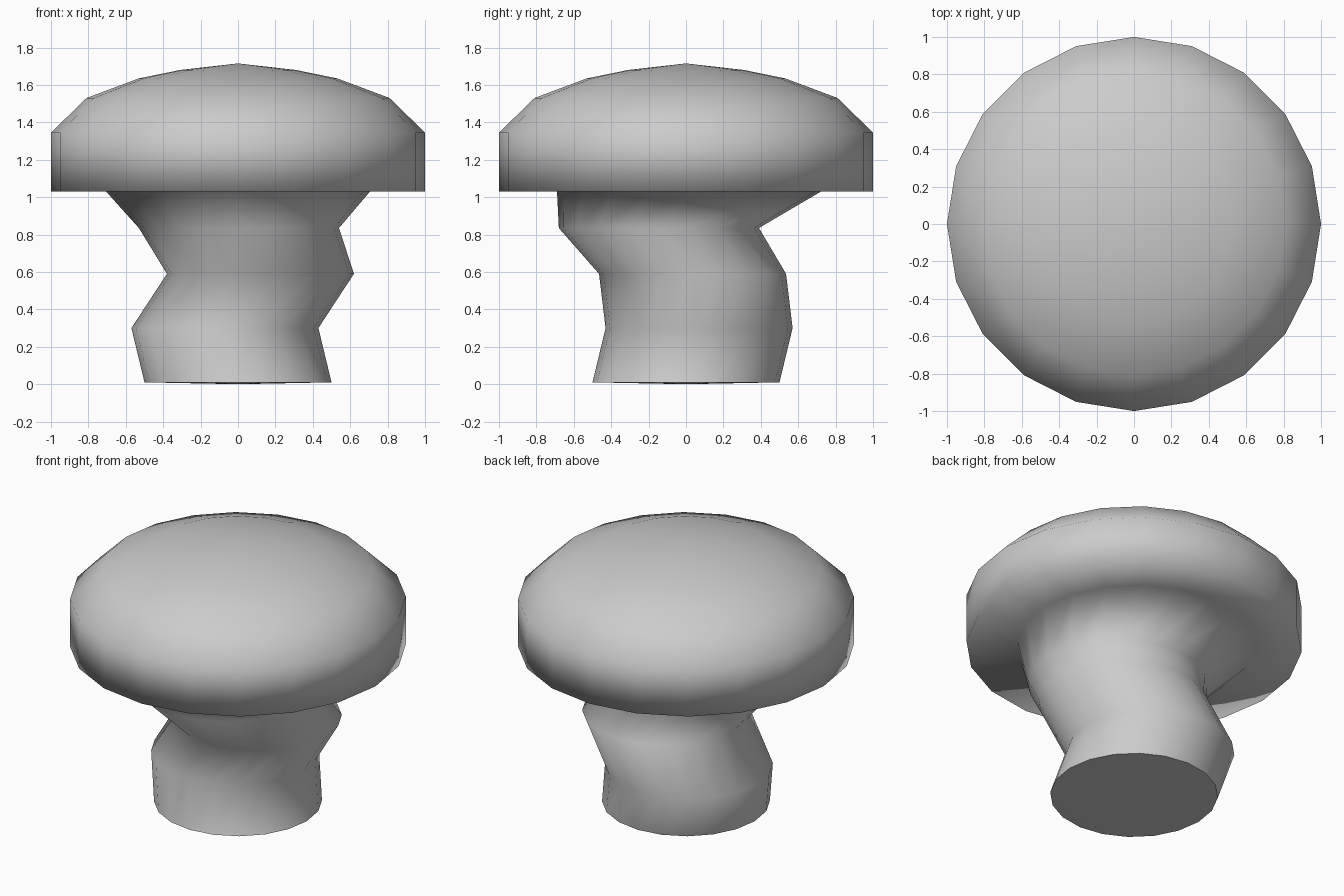
import bpy, bmesh
from math import sin, cos, pi

if "Cube" in bpy.data.objects:
    bpy.data.objects.remove(bpy.data.objects["Cube"])

SIDES = 20

# Ring sections from base to cap top: centre x, centre y, z, radius
RINGS = [
    # crooked stem
    (0, 0, 0.01, 0.50),
    (-0.07, 0.07, 0.30, 0.50),
    (0.12, 0.035, 0.59, 0.50),
    (0.005, -0.145, 0.835, 0.535),
    # flare under the cap, then rim and dome
    (0, 0.02, 1.035, 0.71),
    (0, 0, 1.03, 1.00),
    (0, 0, 1.345, 1.00),
    (0, 0, 1.53, 0.81),
    (0, 0, 1.635, 0.53),
    (0, 0, 1.68, 0.31),
]

bm = bmesh.new()


def ring(x, y, z, r):
    return [bm.verts.new((x + r * cos(2 * pi * i / SIDES),
                          y + r * sin(2 * pi * i / SIDES), z))
            for i in range(SIDES)]


loops = [ring(*r) for r in RINGS]

# Skin between neighbouring rings
for a, b in zip(loops, loops[1:]):
    for i in range(SIDES):
        j = (i + 1) % SIDES
        bm.faces.new((a[i], a[j], b[j], b[i]))

# Fans closing the base and the dome
for loop, z in ((loops[0], 0.0), (loops[-1], 1.715)):
    tip = bm.verts.new((0, 0, z))
    for i in range(SIDES):
        bm.faces.new((loop[i], loop[(i + 1) % SIDES], tip))

bmesh.ops.recalc_face_normals(bm, faces=bm.faces[:])

# Smooth everywhere except the crisp base edge
for f in bm.faces:
    f.smooth = True
base = set(loops[0])
for e in bm.edges:
    if e.verts[0] in base and e.verts[1] in base:
        e.smooth = False

mesh = bpy.data.meshes.new("mushroom")
bm.to_mesh(mesh)
bm.free()
obj = bpy.data.objects.new("mushroom", mesh)
bpy.context.collection.objects.link(obj)
